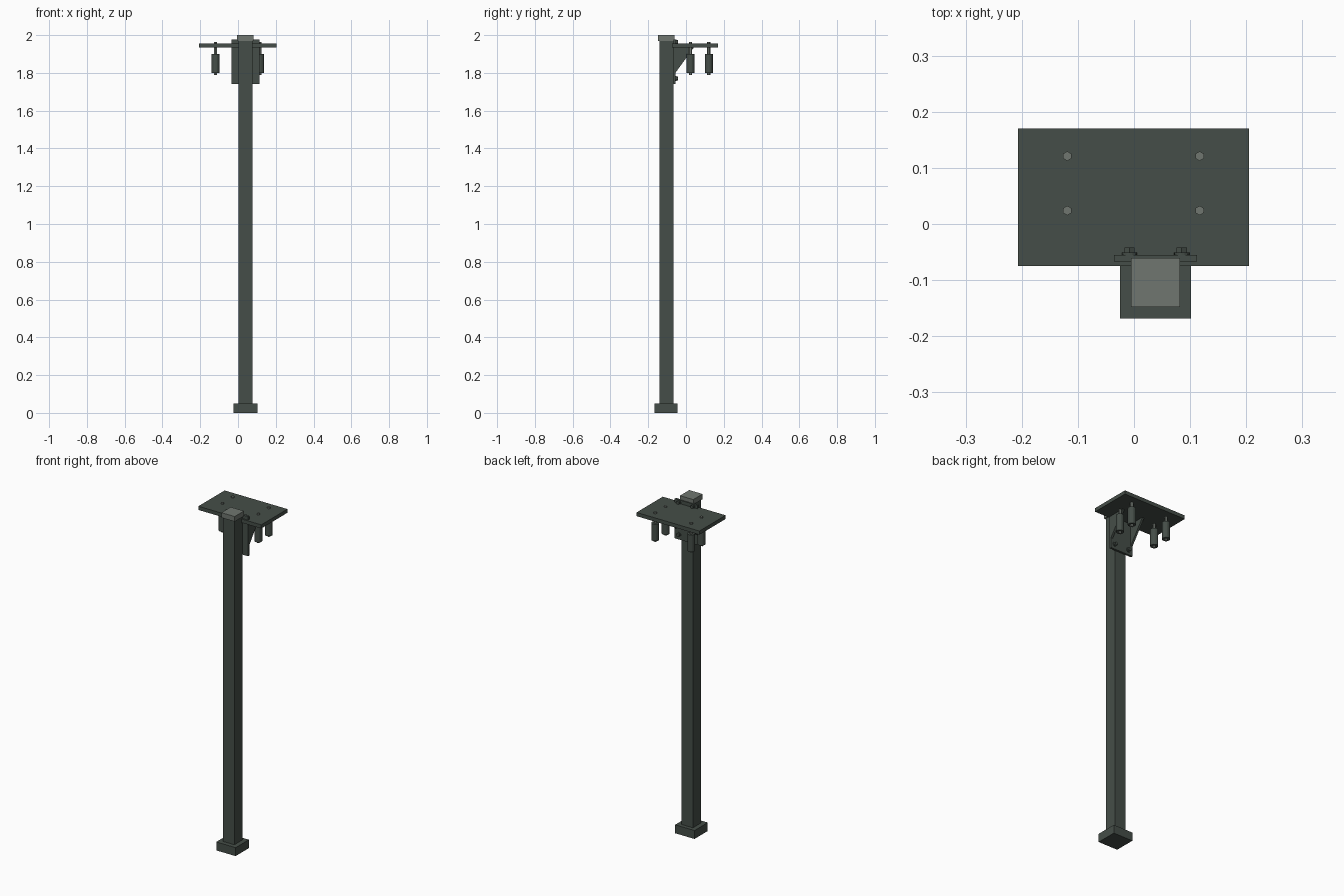
import bpy, bmesh, math
from mathutils import Vector

if "Cube" in bpy.data.objects:
    bpy.data.objects.remove(bpy.data.objects["Cube"])


def material(name, rgb):
    m = bpy.data.materials.new(name)
    m.diffuse_color = (*rgb, 1)
    m.use_nodes = True
    m.node_tree.nodes["Principled BSDF"].inputs["Base Color"].default_value = m.diffuse_color
    return m


DARK = material("dark green grey", (0.060, 0.076, 0.065))
LIGHT = material("light grey", (0.160, 0.183, 0.160))


def finish(name, bm, mat):
    bmesh.ops.recalc_face_normals(bm, faces=bm.faces)
    me = bpy.data.meshes.new(name)
    bm.to_mesh(me)
    bm.free()
    me.materials.append(mat)
    ob = bpy.data.objects.new(name, me)
    bpy.context.collection.objects.link(ob)
    return ob


def box(name, x0, x1, y0, y1, z0, z1, mat=DARK):
    bm = bmesh.new()
    bmesh.ops.create_cube(bm, size=1)
    for v in bm.verts:
        v.co = Vector(((x0 + x1) / 2 + v.co.x * (x1 - x0),
                       (y0 + y1) / 2 + v.co.y * (y1 - y0),
                       (z0 + z1) / 2 + v.co.z * (z1 - z0)))
    return finish(name, bm, mat)


def cylinder(name, centre, radius, depth, sides, along_y=False, mat=DARK):
    bm = bmesh.new()
    bmesh.ops.create_cone(bm, cap_ends=True, segments=sides,
                          radius1=radius, radius2=radius, depth=depth)
    ob = finish(name, bm, mat)
    ob.location = centre
    if along_y:
        ob.rotation_euler.x = math.pi / 2
    return ob


def gusset(name, x0, x1):
    bm = bmesh.new()
    profile = [(-0.06, 1.935), (0.042, 1.935), (-0.06, 1.795)]
    f = bm.faces.new([bm.verts.new((x0, y, z)) for y, z in profile])
    ext = bmesh.ops.extrude_face_region(bm, geom=[f])
    moved = [g for g in ext["geom"] if isinstance(g, bmesh.types.BMVert)]
    bmesh.ops.translate(bm, verts=moved, vec=(x1 - x0, 0, 0))
    return finish(name, bm, DARK)


CX, CY = 0.0385, -0.1045  # post axis

# post with foot and cap
box("foot", CX - 0.0635, CX + 0.0635, CY - 0.0635, CY + 0.0605, 0, 0.05)
box("post", CX - 0.037, CX + 0.037, CY - 0.037, CY + 0.037, 0.04, 1.975)
box("post_cap", CX - 0.0435, CX + 0.0435, CY - 0.0435, CY + 0.0435, 1.97, 2.0, LIGHT)

# mounting bracket and shelf
box("bracket_plate", CX - 0.074, CX + 0.074, -0.067, -0.055, 1.742, 1.977)
box("shelf", -0.207, 0.205, -0.075, 0.17, 1.934, 1.956)
for side in (-1, 1):
    gusset("gusset", CX + side * 0.074, CX + side * 0.062)

# bracket bolts
for dx in (-0.0465, 0.0465):
    for z in (1.771, 1.963):
        cylinder("bracket_washer", (CX + dx, -0.053, z), 0.0135, 0.005, 16, True)
        cylinder("bracket_bolt", (CX + dx, -0.047, z), 0.0105, 0.011, 6, True)

# hanging spacers on rods through the shelf
for x in (-0.119, 0.117):
    for y in (0.024, 0.121):
        cylinder("rod", (x, y, 1.877), 0.0085, 0.174, 6, mat=LIGHT)
        s = cylinder("spacer", (x, y, 1.850), 0.0215, 0.1, 16)
